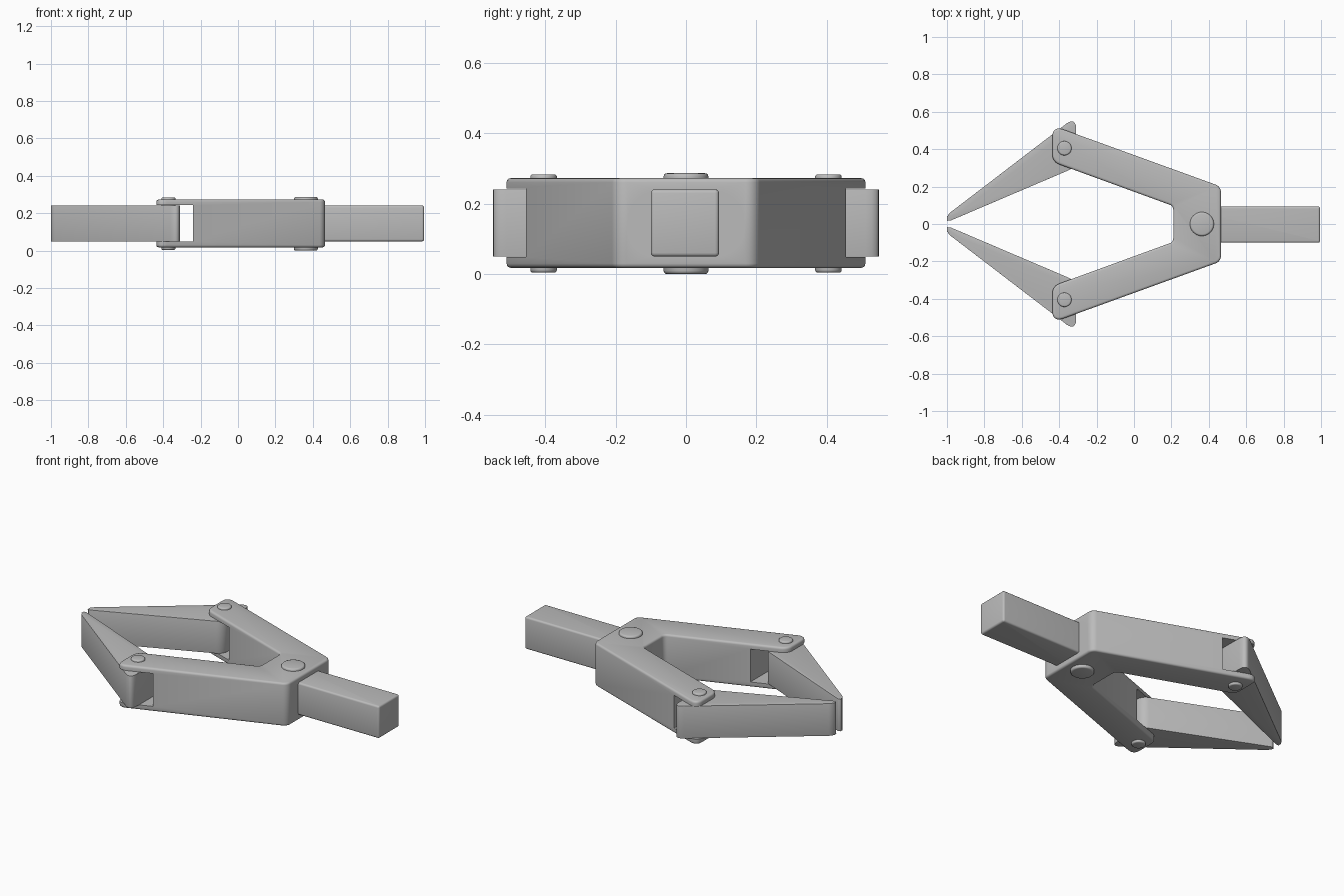
import bpy, bmesh, math
from mathutils import Vector
from mathutils.geometry import interpolate_bezier

old = bpy.data.objects.get("Cube")
if old:
    bpy.data.objects.remove(old, do_unlink=True)

steel = bpy.data.materials.new("plain grey")
steel.use_nodes = True
GREY = (0.5, 0.5, 0.5, 1)
steel.diffuse_color = GREY
steel.node_tree.nodes["Principled BSDF"].inputs["Base Color"].default_value = GREY


def rounded(corners):
    """Outline from (x, y, setback) corners, each one rounded off."""
    pts = [Vector((x, y, 0)) for x, y, r in corners]
    out = []
    for i, p in enumerate(pts):
        r = corners[i][2]
        if r == 0:
            out.append(p)
            continue
        a = p + (pts[i - 1] - p).normalized() * r
        b = p + (pts[(i + 1) % len(pts)] - p).normalized() * r
        out += interpolate_bezier(a, a.lerp(p, 0.6), b.lerp(p, 0.6), b, 7)
    return out


def prism(name, outline, z0, z1, bevel=0.0):
    """Upright solid with the given outline and softened edges."""
    bm = bmesh.new()
    face = bm.faces.new([bm.verts.new((p.x, p.y, z0)) for p in outline])
    top = bmesh.ops.extrude_face_region(bm, geom=[face])["geom"]
    bmesh.ops.translate(bm, vec=(0, 0, z1 - z0),
                        verts=[v for v in top if isinstance(v, bmesh.types.BMVert)])
    bmesh.ops.recalc_face_normals(bm, faces=bm.faces)
    mesh = bpy.data.meshes.new(name)
    bm.to_mesh(mesh)
    bm.free()
    mesh.materials.append(steel)
    obj = bpy.data.objects.new(name, mesh)
    bpy.context.collection.objects.link(obj)
    if bevel:
        mod = obj.modifiers.new("soft_edges", 'BEVEL')
        mod.width, mod.segments = bevel, 3
        mod.limit_method, mod.angle_limit = 'ANGLE', math.radians(40)
    return obj


def box(x0, x1, y0, y1, r=0):
    return rounded([(x0, y0, r), (x1, y0, r), (x1, y1, r), (x0, y1, r)])


def circle(x, y, r, n=40):
    return [Vector((x + r * math.cos(math.tau * i / n),
                    y + r * math.sin(math.tau * i / n), 0)) for i in range(n)]


def cut(target, cutter):
    mod = target.modifiers.new("opening", 'BOOLEAN')
    mod.operation, mod.solver, mod.object = 'DIFFERENCE', 'EXACT', cutter
    cutter.hide_render = True
    cutter.hide_set(True)


parts = []

# Forked body with two spread arms
arm = [(0.465, 0.2, 0.03), (-0.437, 0.527, 0.06), (-0.437, 0.332, 0.04), (0.21, 0.096, 0.02)]
body = prism("forked_body", rounded(arm + [(x, -y, r) for x, y, r in reversed(arm)]),
             0.018, 0.273, 0.012)
parts.append(body)

# Clevis slots in the arm ends
cut(body, prism("arm_slot_cutter", box(-0.6, -0.24, -0.7, 0.7), 0.048, 0.243))

# Oval socket for the handle, drawn flat and stood up to face the end
bpy.context.view_layer.update()
socket = prism("socket_cutter", box(-0.095, 0.095, -0.168, 0.168, 0.0949), 0.25, 0.6)
for v in socket.data.vertices:
    x, y, z = v.co
    v.co = (z, y, x + 0.145)
cut(body, socket)

# Handle
parts.append(prism("handle", box(0.27, 0.995, -0.1, 0.094, 0.012), 0.05, 0.241, 0.018))

# Fingers and their hinge pins
finger = [(-1.0, 0.01, 0.025), (-0.31, 0.304, 0.04), (-0.31, 0.576, 0.065), (-1.0, 0.048, 0.025)]
for side, s in (("left", 1), ("right", -1)):
    parts.append(prism(side + "_finger", rounded([(x, s * y, r) for x, y, r in finger]),
                       0.05, 0.241, 0.008))
    parts.append(prism(side + "_hinge_pin", circle(-0.372, s * 0.405, 0.038), 0.004, 0.284, 0.008))

# Handle pin
parts.append(prism("handle_pin", circle(0.363, 0, 0.064), 0.0, 0.287, 0.01))

# Apply modifiers, then smooth the rounded surfaces
bpy.context.view_layer.update()
for obj in parts:
    bpy.ops.object.select_all(action='DESELECT')
    obj.select_set(True)
    bpy.context.view_layer.objects.active = obj
    for mod in list(obj.modifiers):
        bpy.ops.object.modifier_apply(modifier=mod.name)
    bpy.ops.object.shade_smooth_by_angle(angle=math.radians(35))
